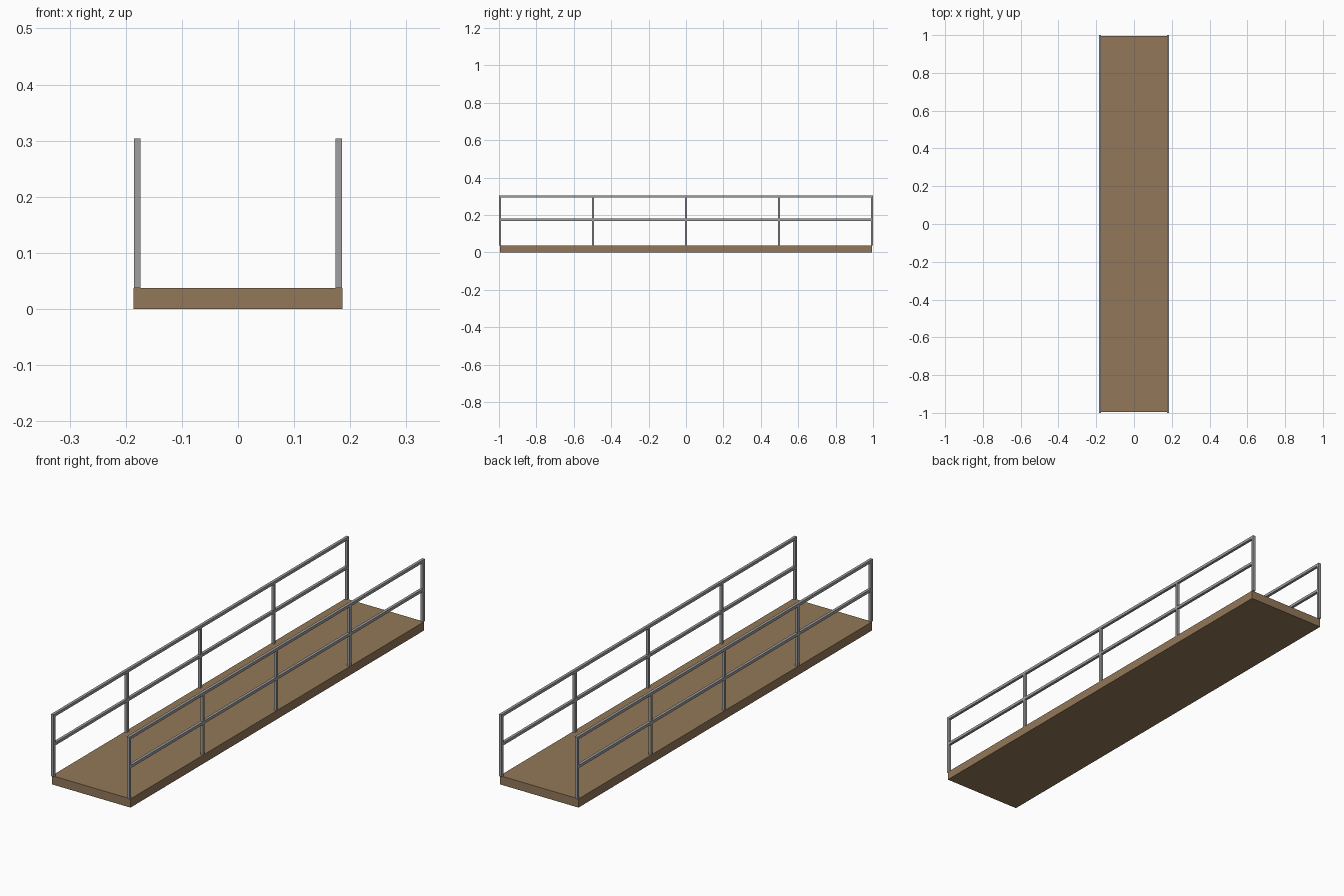
import bpy

if "Cube" in bpy.data.objects:
    bpy.data.objects.remove(bpy.data.objects["Cube"])

DECK_W, DECK_L, DECK_H = 0.373, 1.988, 0.0373
BAR = 0.012                       # square section of posts and rails
RAIL_X = 0.1797                   # railing just inside the deck edge
TOP_Z, MID_Z = 0.298, 0.174       # rail centre heights


def material(name, colour):
    mat = bpy.data.materials.new(name)
    mat.diffuse_color = (*colour, 1)
    mat.use_nodes = True
    mat.node_tree.nodes["Principled BSDF"].inputs["Base Color"].default_value = mat.diffuse_color
    return mat


wood = material("wood", (0.29, 0.185, 0.10))
steel = material("steel", (0.35, 0.35, 0.36))


def box(name, size, centre, mat):
    bpy.ops.mesh.primitive_cube_add(size=1, location=centre)
    ob = bpy.context.object
    ob.name = name
    ob.scale = size
    bpy.ops.object.transform_apply(location=False, rotation=False, scale=True)
    ob.data.materials.append(mat)


# wooden deck slab
box("deck", (DECK_W, DECK_L, DECK_H), (0, 0, DECK_H / 2), wood)

# railing on each long side
for side, x in (("left", -RAIL_X), ("right", RAIL_X)):
    # five evenly spaced posts, the outer ones centred on the deck ends
    post_top = TOP_Z + BAR / 2
    for i in range(5):
        y = (i - 2) * DECK_L / 4
        box(f"{side}_post_{i + 1}", (BAR, BAR, post_top - DECK_H),
            (x, y, (post_top + DECK_H) / 2), steel)
    # top and middle rails
    for level, z in (("top", TOP_Z), ("middle", MID_Z)):
        box(f"{side}_{level}_rail", (BAR, DECK_L, BAR), (x, 0, z), steel)
